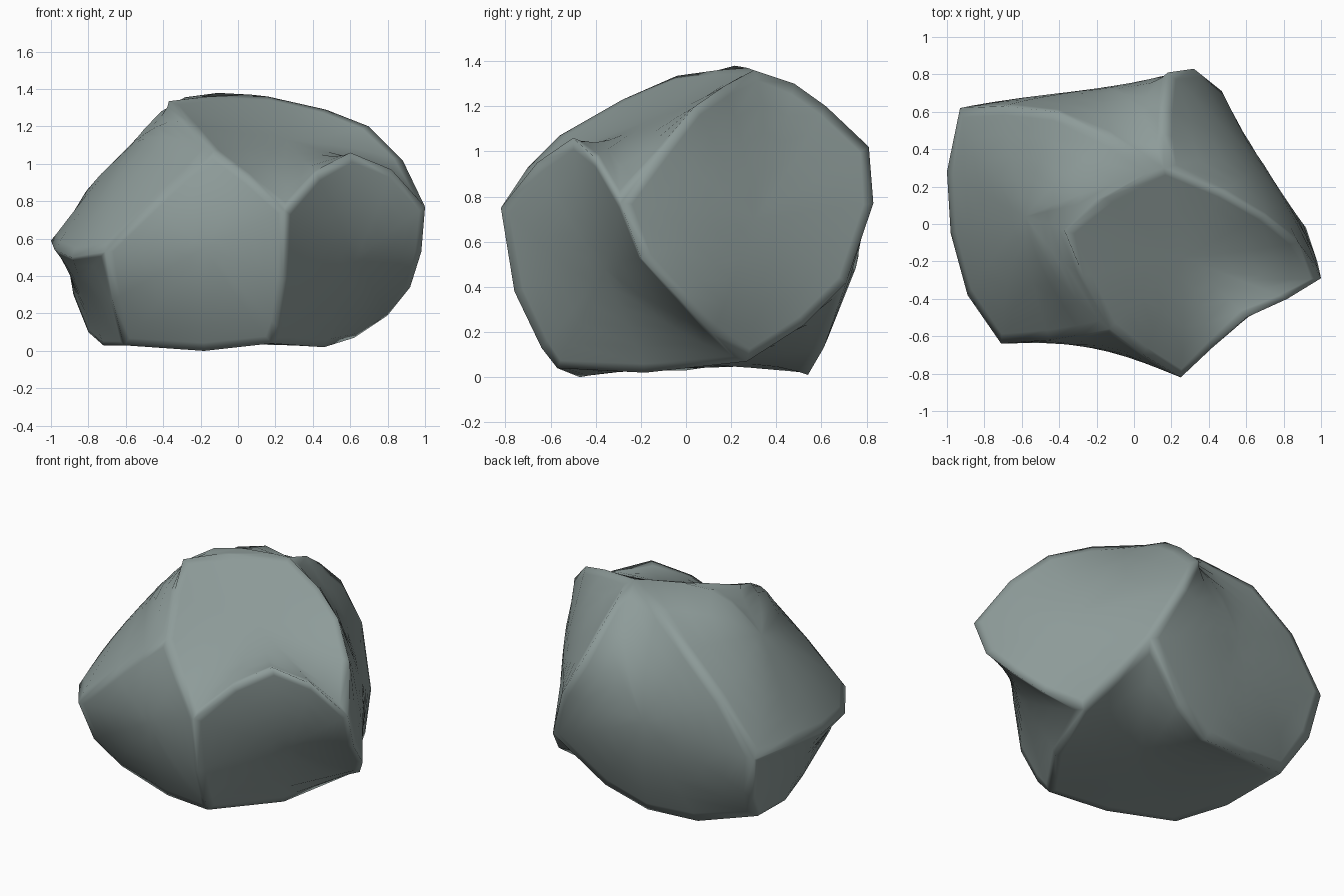
import bpy
import bmesh
from mathutils import Vector
from mathutils.interpolate import poly_3d_calc

cube = bpy.data.objects.get("Cube")
if cube:
    bpy.data.objects.remove(cube, do_unlink=True)

# Corners where three or more facets of the rock meet
corners = {
    "brow": (-.13, -.56, 1.07), "crest": (.16, .30, 1.36),
    "nose": (.25, -.82, .75), "east": (1.0, -.29, .77),
    "west": (-.71, -.64, .53), "back_west": (-.93, .62, .59),
    "heel": (.47, .71, .42), "foot_east": (.62, .27, .07),
    "foot_front": (.18, -.57, .04), "foot_west": (-.61, -.34, .03),
    "foot_back": (-.80, .40, .10),
}

# Ridges between facets: start corner, points along the way, end corner
ridges = {
    "top_left": ("brow", [(-.27, -.28, 1.23), (-.37, -.04, 1.335), (-.15, .14, 1.36)], "crest"),
    "top_front": ("brow", [(.05, -.70, .93)], "nose"),
    "top_right": ("nose", [(.42, -.66, .95), (.60, -.50, 1.06), (.82, -.40, .97)], "east"),
    "top_back": ("crest", [(.47, .17, 1.29), (.70, .04, 1.20), (.88, -.10, 1.02)], "east"),
    "front_left": ("brow", [(-.27, -.59, .95), (-.45, -.62, .78)], "west"),
    "front_right": ("nose", [(.24, -.76, .38), (.21, -.64, .13)], "foot_front"),
    "front_base": ("foot_front", [(-.18, -.47, .0)], "foot_west"),
    "front_west": ("west", [(-.67, -.54, .27)], "foot_west"),
    "right_edge": ("east", [(.98, -.20, .53), (.92, -.02, .34), (.80, .12, .19)], "foot_east"),
    "right_base": ("foot_east", [(.46, -.18, .02)], "foot_front"),
    "left_back": ("crest", [(-.12, .46, 1.30), (-.42, .60, 1.16), (-.70, .63, .92)], "back_west"),
    "left_rim": ("west", [(-.89, -.38, .50), (-.98, -.05, .54), (-1.0, .28, .59)], "back_west"),
    "back_west_edge": ("back_west", [(-.88, .57, .30)], "foot_back"),
    "left_base": ("foot_back", [(-.72, .0, .03)], "foot_west"),
    "back_base": ("foot_back", [(-.45, .52, .02), (-.10, .54, .01), (.16, .61, .13)], "heel"),
    "heel_edge": ("foot_east", [(.56, .52, .23)], "heel"),
    "back_right": ("heel", [(.32, .83, .77), (.18, .81, 1.02), (.16, .62, 1.20), (.16, .48, 1.30)], "crest"),
}

# Facets: middle point of the surface, then the ridges round it in order
facets = [
    ((.26, -.18, 1.13), ["top_left", "top_back", "top_right", "top_front"]),
    ((-.18, -.67, .55), ["front_left", "front_west", "front_base", "front_right", "top_front"]),
    ((.62, -.36, .48), ["top_right", "right_edge", "right_base", "front_right"]),
    ((.68, .30, .70), ["top_back", "right_edge", "heel_edge", "back_right"]),
    ((-.20, .725, .68), ["left_back", "back_west_edge", "back_base", "back_right"]),
    ((-.58, .04, 1.09), ["top_left", "left_back", "left_rim", "front_left"]),
    ((-.83, .02, .30), ["left_rim", "back_west_edge", "left_base", "front_west"]),
    ((-.03, .0, .05), ["front_base", "left_base", "back_base", "heel_edge", "right_base"]),
]

bm = bmesh.new()
corner_verts = {name: bm.verts.new(co) for name, co in corners.items()}
ridge_verts = {
    name: [corner_verts[a]] + [bm.verts.new(p) for p in pts] + [corner_verts[b]]
    for name, (a, pts, b) in ridges.items()
}


def chain(names):
    """Join ridges end to end into one closed loop."""
    first, second = ridge_verts[names[0]], ridge_verts[names[1]]
    if first[-1] not in (second[0], second[-1]):
        first = first[::-1]
    loop = list(first)
    for name in names[1:]:
        part = ridge_verts[name]
        if part[0] is not loop[-1]:
            part = part[::-1]
        loop += part[1:]
    return loop[:-1]


def fill(loop, crown):
    """Fill a loop with a smooth surface that passes through the crown."""
    n = len(loop)
    mid = sum((v.co for v in loop), Vector()) / n
    normal = Vector()
    for i in range(n):
        normal += (loop[i].co - mid).cross(loop[(i + 1) % n].co - mid)
    normal.normalize()
    heights = [(v.co - mid).dot(normal) for v in loop]
    flat = [v.co - normal * h for v, h in zip(loop, heights)]
    top = (crown - mid).dot(normal)
    centre = crown - normal * top

    def height(p):
        return sum(w * h for w, h in zip(poly_3d_calc(flat, p), heights))

    bulge = top - height(centre)
    ring = loop
    for t in (.08, .25, .45, .65, .83):
        inner = []
        for p in flat:
            q = p.lerp(centre, t)
            lift = height(q) + bulge * (1 - (1 - t) ** 2)
            inner.append(bm.verts.new(q + normal * lift))
        for i in range(n):
            j = (i + 1) % n
            bm.faces.new((ring[i], ring[j], inner[j], inner[i]))
        ring = inner
    tip = bm.verts.new(crown)
    for i in range(n):
        bm.faces.new((ring[i], ring[(i + 1) % n], tip))


for crown, names in facets:
    fill(chain(names), Vector(crown))
bmesh.ops.recalc_face_normals(bm, faces=bm.faces[:])

mesh = bpy.data.meshes.new("rock")
bm.to_mesh(mesh)
bm.free()
for poly in mesh.polygons:
    poly.use_smooth = True

# Grey-green stone
stone = bpy.data.materials.new("grey_green_stone")
colour = (.27, .33, .32, 1)
stone.diffuse_color = colour
stone.use_nodes = True
bsdf = next(n for n in stone.node_tree.nodes if n.type == 'BSDF_PRINCIPLED')
bsdf.inputs["Base Color"].default_value = colour
bsdf.inputs["Roughness"].default_value = .9
mesh.materials.append(stone)

rock = bpy.data.objects.new("rock", mesh)
bpy.context.collection.objects.link(rock)
